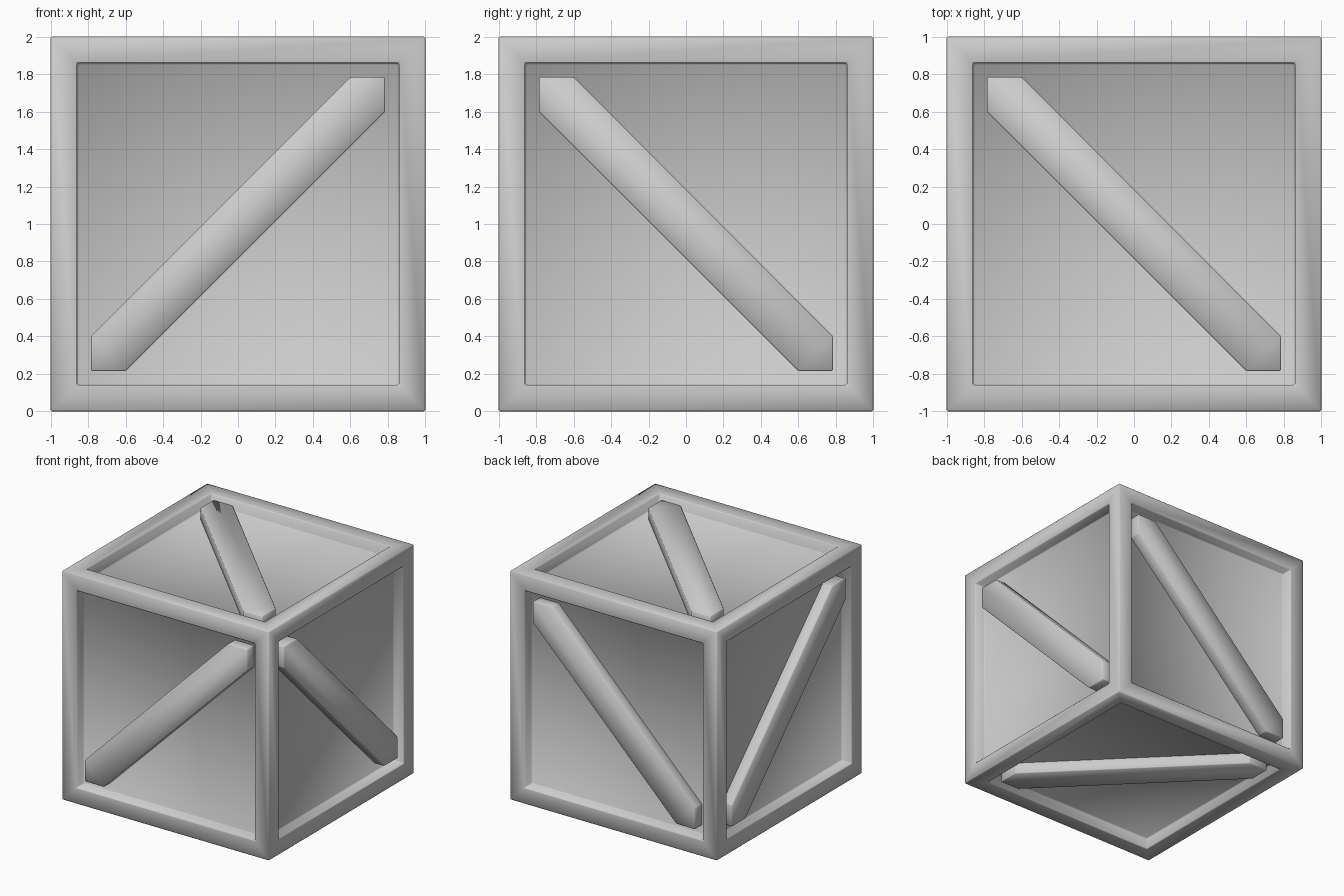
import bpy, bmesh
from mathutils import Vector

if "Cube" in bpy.data.objects:
    bpy.data.objects.remove(bpy.data.objects["Cube"])


def finish(name, bm, bevel):
    # recentre on z = 0 base, add a soft edge and smooth shading
    bmesh.ops.recalc_face_normals(bm, faces=bm.faces[:])
    for f in bm.faces:
        f.smooth = True
    bmesh.ops.translate(bm, verts=bm.verts[:], vec=(0, 0, 1))
    me = bpy.data.meshes.new(name)
    bm.to_mesh(me)
    bm.free()
    ob = bpy.data.objects.new(name, me)
    bpy.context.collection.objects.link(ob)
    mod = ob.modifiers.new("soft_edges", 'BEVEL')
    mod.width = bevel
    mod.segments = 1
    mod.limit_method = 'ANGLE'
    return ob


# Crate body: cube with a frame and a recessed panel on every side
bm = bmesh.new()
bmesh.ops.create_cube(bm, size=2)
panels = bm.faces[:]
bmesh.ops.inset_individual(bm, faces=panels, thickness=0.2, depth=0)
walls = bmesh.ops.extrude_discrete_faces(bm, faces=panels)["faces"]
for f in walls:
    f.normal_update()
    n = f.calc_center_median().normalized()
    bmesh.ops.translate(bm, verts=f.verts[:], vec=n * -0.1)
finish("crate_body", bm, 0.008)

# Diagonal brace outline, rising to the right
A, B = 0.785, 0.6
OUTLINE = [(-A, -A), (-B, -A), (A, B), (A, A), (B, A), (-A, -B)]


def brace(name, right, up, out, top=0.995):
    right, up, out = Vector(right), Vector(up), Vector(out)
    bm = bmesh.new()
    low = [bm.verts.new(right * u + up * v + out * 0.88) for u, v in OUTLINE]
    face = bm.faces.new(low)
    ext = bmesh.ops.extrude_face_region(bm, geom=[face], use_keep_orig=True)
    moved = [g for g in ext["geom"] if isinstance(g, bmesh.types.BMVert)]
    bmesh.ops.translate(bm, verts=moved, vec=out * (top - 0.88))
    finish(name, bm, 0.006)


# Opposite sides carry parallel braces
for s, names in ((1, ("back", "right", "top")), (-1, ("front", "left", "bottom"))):
    brace(names[0] + "_brace", (1, 0, 0), (0, 0, 1), (0, s, 0))
    brace(names[1] + "_brace", (0, -1, 0), (0, 0, 1), (s, 0, 0))
    brace(names[2] + "_brace", (-1, 0, 0), (0, 1, 0), (0, 0, s), 0.995 if s > 0 else 1.0)
